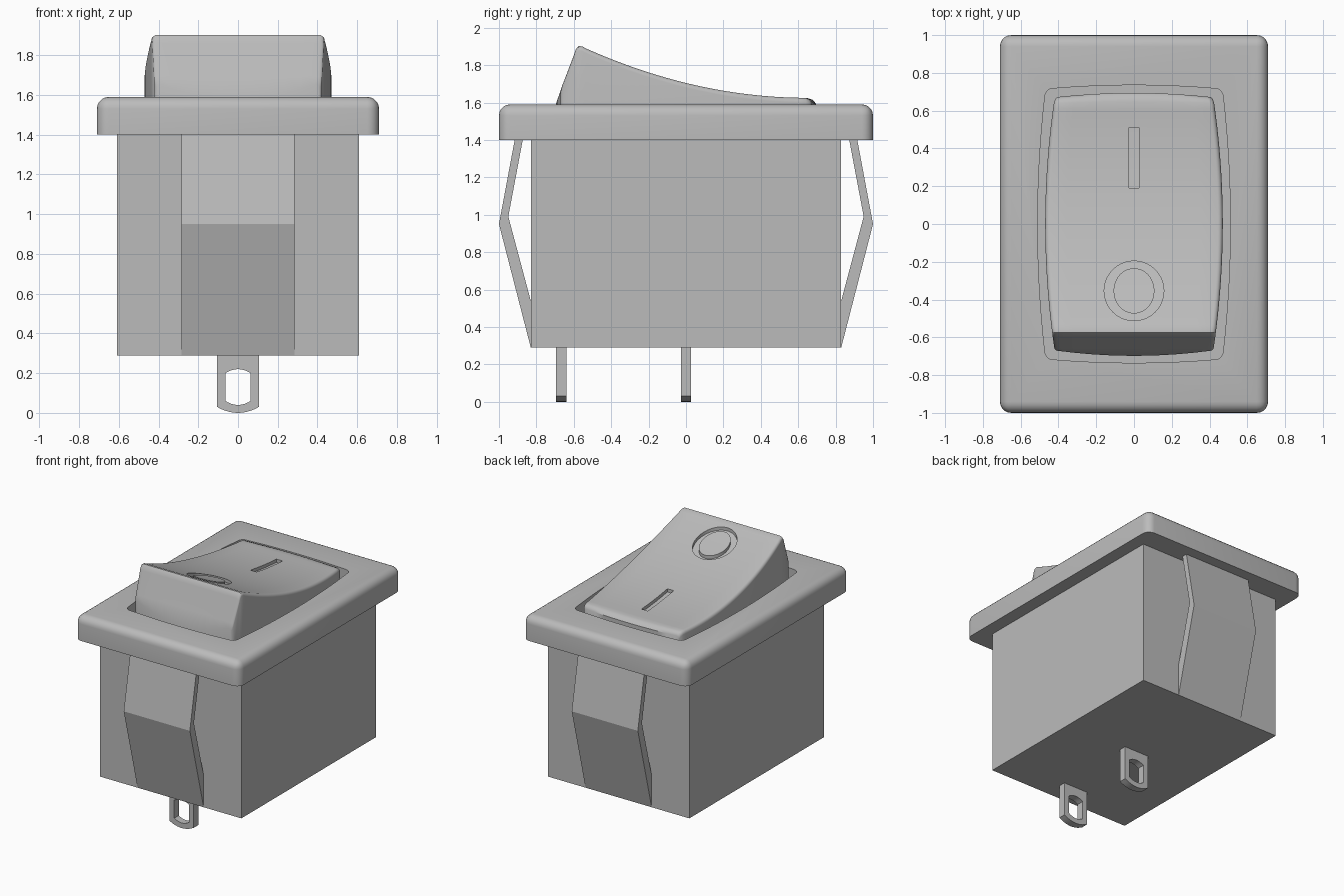
import bpy, bmesh
from math import sin, cos, pi, radians

if "Cube" in bpy.data.objects:
    bpy.data.objects.remove(bpy.data.objects["Cube"], do_unlink=True)

grey = bpy.data.materials.new("grey_plastic")
grey.use_nodes = True
grey.diffuse_color = (0.5, 0.5, 0.5, 1)
grey.node_tree.nodes["Principled BSDF"].inputs["Base Color"].default_value = (0.5, 0.5, 0.5, 1)


def finish(bm, name):
    bmesh.ops.recalc_face_normals(bm, faces=bm.faces)
    mesh = bpy.data.meshes.new(name)
    bm.to_mesh(mesh)
    bm.free()
    mesh.materials.append(grey)
    obj = bpy.data.objects.new(name, mesh)
    bpy.context.collection.objects.link(obj)
    return obj


def prism(name, pts, axis, lo, hi):
    """Extrude a 2D outline along x, y or z."""
    place = {"x": lambda a, b, t: (t, a, b),
             "y": lambda a, b, t: (a, t, b),
             "z": lambda a, b, t: (a, b, t)}[axis]
    bm = bmesh.new()
    face = bm.faces.new([bm.verts.new(place(a, b, lo)) for a, b in pts])
    top = bmesh.ops.extrude_face_region(bm, geom=[face])["geom"]
    shift = place(0, 0, hi - lo)
    bmesh.ops.translate(bm, vec=shift, verts=[g for g in top if isinstance(g, bmesh.types.BMVert)])
    return finish(bm, name)


def loft(name, rows, wrap):
    """Skin rows of points; wrap closes both directions, else holes are filled."""
    bm = bmesh.new()
    grid = [[bm.verts.new(p) for p in row] for row in rows]
    n, m = len(grid), len(grid[0])
    for i in range(n if wrap else n - 1):
        for j in range(m if wrap else m - 1):
            a, b = grid[i], grid[(i + 1) % n]
            k = (j + 1) % m
            bm.faces.new((a[j], a[k], b[k], b[j]))
    if not wrap:
        bmesh.ops.holes_fill(bm, edges=[e for e in bm.edges if e.is_boundary])
    return finish(bm, name)


def cut(obj, cutter):
    """Subtract the cutter, bake the result and discard the cutter."""
    mod = obj.modifiers.new("cut", "BOOLEAN")
    mod.operation, mod.solver, mod.object = "DIFFERENCE", "EXACT", cutter
    cutter.hide_render = True
    graph = bpy.context.evaluated_depsgraph_get()
    mesh = bpy.data.meshes.new_from_object(obj.evaluated_get(graph))
    obj.modifiers.clear()
    obj.data = mesh
    bpy.data.objects.remove(cutter, do_unlink=True)


def smooth(obj, angle=35):
    bpy.ops.object.select_all(action="DESELECT")
    obj.select_set(True)
    bpy.context.view_layer.objects.active = obj
    bpy.ops.object.shade_smooth_by_angle(angle=radians(angle))


def rect(x, y0, y1):
    return [(-x, y0), (x, y0), (x, y1), (-x, y1)]


# Housing body
prism("housing", rect(0.61, -0.83, 0.83), "z", 0.29, 1.41)

# Flange with rounded top and corners
flange = prism("flange", rect(0.71, -1, 1), "z", 1.40, 1.59)
bm = bmesh.new()
bm.from_mesh(flange.data)
edges = [e for e in bm.edges if max(v.co.z for v in e.verts) > 1.5]
bmesh.ops.bevel(bm, geom=edges, offset=0.06, segments=5, profile=0.5, affect="EDGES")
bm.to_mesh(flange.data)
bm.free()

# Bowed opening in the flange with rounded corners
quarter = []
for i in range(9):
    y = 0.67 * i / 8
    quarter.append((0.51 - 0.04 * (y / 0.69) ** 2, y))
for i in range(1, 5):
    a = i * pi / 8
    quarter.append((0.43 + 0.042 * cos(a), 0.675 + 0.042 * sin(a)))
for i in range(1, 7):
    x = 0.43 * (1 - i / 6)
    quarter.append((x, 0.735 - 0.018 * (x / 0.43) ** 2))
half = quarter + [(-x, y) for x, y in quarter[-2::-1]]
opening = half + [(x, -y) for x, y in half[-2:0:-1]]
cut(flange, prism("opening_cutter", opening, "z", 1.45, 1.8))
smooth(flange)


# Rocker: concave top, sloping front, bowed sides and ends
def surf(y):
    return 1.625 + 0.188 * (0.65 - y) ** 2


def section(y, z, bulge=0.0, slope=0.0, inset=0.0, r=0.025):
    w = 0.47 - 0.05 * (y / 0.67) ** 2 - inset
    pts = [(w, 1.41)]
    pts += [(w - r + r * cos(a * pi / 8), z - r + r * sin(a * pi / 8)) for a in range(5)]
    pts += [((w - r) * (1 - i / 5), z) for i in range(1, 6)]
    pts += [(-x, h) for x, h in pts[-2::-1]]
    row = []
    for x, h in pts:
        b = bulge * (1 - (x / w) ** 2)
        row.append((x, y + b, h - slope * abs(b)))
    return row


rows = [section(-0.67, 1.45, -0.028, inset=0.008),
        section(-0.67, 1.66, -0.028, 2.7, inset=0.008),
        section(-0.66, 1.695), section(-0.597, 1.86), section(-0.59, 1.883),
        section(-0.575, 1.902), section(-0.555, 1.9)]
rows += [section(y, surf(y)) for y in [-0.53 + 1.14 * i / 24 for i in range(25)]]
rows += [section(0.64, 1.624, 0.008), section(0.66, 1.615, 0.017, inset=0.004),
         section(0.672, 1.595, 0.022, inset=0.012), section(0.672, 1.45, 0.022, inset=0.012)]
rocker = loft("rocker", rows, False)

# Engraved ring and bar that follow the rocker surface
DEPTH = 0.025
ring = []
for i in range(40):
    a = 2 * pi * i / 40
    loop = []
    for rx, ry, up in ((0.158, 0.158, 0), (0.108, 0.12, 0), (0.108, 0.12, 1), (0.158, 0.158, 1)):
        y = -0.354 + ry * sin(a)
        loop.append((rx * cos(a), y, surf(y) + (0.1 if up else -DEPTH)))
    ring.append(loop)
cut(rocker, loft("ring_cutter", ring, True))
ys = [0.19 + 0.08 * i for i in range(5)]
bar = [(y, surf(y) - DEPTH) for y in ys] + [(y, surf(y) + 0.1) for y in reversed(ys)]
cut(rocker, prism("bar_cutter", bar, "x", -0.027, 0.027))
smooth(rocker)

# Bent spring clips, front and back
clip = [(0.914, 1.41), (1.0, 0.95), (0.83, 0.29), (0.83, 0.54), (0.95, 0.99), (0.871, 1.41)]
for name, s in (("front_clip", -1), ("back_clip", 1)):
    prism(name, [(s * y, z) for y, z in clip], "x", -0.285, 0.285)


# Terminal blades with a slotted hole
def arc(w, z, rise, n=10):
    xs = [-w + 2 * w * i / n for i in range(n + 1)]
    return [(x, z + rise * (1 - (x / w) ** 2)) for x in xs]


for name, y in (("front_terminal", -0.667), ("middle_terminal", 0.0)):
    blade = prism(name, arc(0.105, 0.03, -0.03) + [(0.105, 0.3), (-0.105, 0.3)],
                  "y", y - 0.028, y + 0.028)
    hole = arc(0.063, 0.06, -0.02) + arc(0.063, 0.2, 0.02)[::-1]
    cut(blade, prism("hole_cutter", hole, "y", y - 0.1, y + 0.1))
    smooth(blade)
